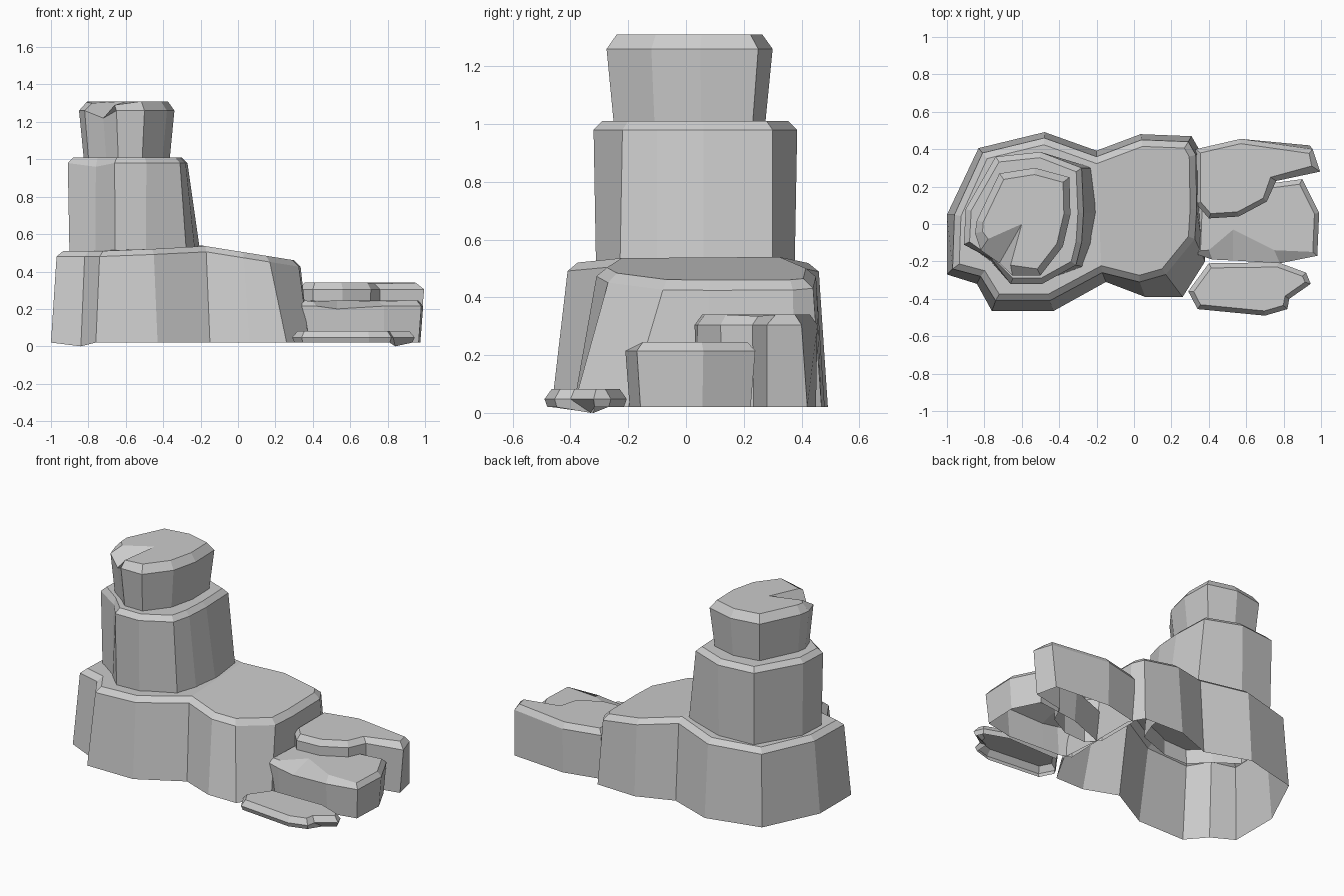
import bpy
from mathutils import Vector


def offset(pts, d):
    # move a counter-clockwise outline inwards by d along mitred corners
    out = []
    for i, p in enumerate(pts):
        p = Vector(p)
        a = (p - Vector(pts[i - 1])).normalized()
        b = (Vector(pts[(i + 1) % len(pts)]) - p).normalized()
        na, nb = Vector((-a.y, a.x)), Vector((-b.y, b.x))
        m = (na + nb).normalized()
        out.append(p + m * d / max(0.6, m.dot(na)))
    return out


def rock(name, outline, z0, z_top, chamfer, inset, flare, split=None,
         feet={}, lips={}, tops={}):
    # open-bottomed block: foot ring, shoulder ring, chamfered top, cap
    height = z_top if callable(z_top) else (lambda x: z_top)
    n = len(outline)
    foot = [(p.x, p.y, z0) for p in offset(outline, -flare)]
    lip = [(x, y, height(x) - chamfer) for x, y in outline]
    top = [(p.x, p.y, height(p.x)) for p in offset(outline, inset)]
    for ring, changes in ((foot, feet), (lip, lips), (top, tops)):
        for i, p in changes.items():
            ring[i] = p
    faces = [(r * n + i, r * n + (i + 1) % n, (r + 1) * n + (i + 1) % n, (r + 1) * n + i)
             for r in range(2) for i in range(n)]
    cap = [2 * n + i for i in range(n)]
    if split:
        a, b = split
        faces += [cap[a:b + 1], cap[b:] + cap[:a + 1]]
    else:
        faces.append(cap)
    mesh = bpy.data.meshes.new(name)
    mesh.from_pydata(foot + lip + top, [], faces)
    mesh.update()
    obj = bpy.data.objects.new(name, mesh)
    bpy.context.collection.objects.link(obj)
    return obj


def base_height(x):
    # highest at the waist, sloping down to the right
    if x > -0.2:
        return 0.54 - 0.16 * (x + 0.2)
    return 0.54 - 0.03 * min(1, (-0.2 - x) / 0.4)


# Wide base with a narrow waist
rock("base_rock",
     [(-0.97, -0.24), (-0.82, -0.28), (-0.74, -0.41), (-0.45, -0.41), (-0.17, -0.26),
      (0.03, -0.31), (0.17, -0.27), (0.325, -0.08), (0.335, 0.08), (0.33, 0.37),
      (0.29, 0.44), (0.04, 0.45), (-0.20, 0.36), (-0.48, 0.46), (-0.81, 0.38), (-0.96, 0.05)],
     0.02, base_height, 0.03, 0.035, 0.03, split=(4, 12),
     feet={0: (-1, -0.27, 0.02), 1: (-0.84, -0.32, 0), 2: (-0.76, -0.465, 0.02),
           3: (-0.43, -0.465, 0.02), 4: (-0.15, -0.31, 0.02), 5: (0.06, -0.39, 0.02),
           6: (0.26, -0.39, 0.02), 7: (0.38, -0.2, 0.02), 8: (0.36, 0.08, 0.02),
           15: (-1, 0.05, 0.02)})

# Middle tier of the tower
rock("middle_rock",
     [(-0.91, -0.11), (-0.77, -0.21), (-0.66, -0.32), (-0.49, -0.32), (-0.31, -0.22),
      (-0.28, -0.1), (-0.27, 0.06), (-0.28, 0.30), (-0.5, 0.385), (-0.74, 0.36), (-0.90, 0.08)],
     0.42, 1.01, 0.03, 0.03, -0.01,
     feet={4: (-0.27, -0.23, 0.42), 5: (-0.22, -0.1, 0.42), 6: (-0.19, 0.06, 0.42),
           7: (-0.22, 0.3, 0.42)},
     lips={1: (-0.76, -0.19, 0.96)})

# Top tier with a wedge broken out of its front left corner
rock("top_rock",
     [(-0.85, -0.05), (-0.82, -0.14), (-0.72, -0.21), (-0.65, -0.275), (-0.5, -0.275),
      (-0.38, -0.12), (-0.34, 0.05), (-0.345, 0.25), (-0.53, 0.30), (-0.72, 0.27), (-0.84, 0.02)],
     0.95, 1.31, 0.05, 0.035, -0.03,
     lips={1: (-0.82, -0.14, 1.26), 2: (-0.72, -0.21, 1.22)},
     tops={0: (-0.81, -0.04, 1.305), 1: (-0.78, -0.08, 1.30), 2: (-0.6, 0, 1.31),
           3: (-0.66, -0.22, 1.29)})

# Back slab, with a hooked end
rock("back_slab",
     [(0.33, 0.11), (0.40, 0.03), (0.56, 0.04), (0.71, 0.12), (0.76, 0.23),
      (0.995, 0.28), (0.955, 0.40), (0.57, 0.455), (0.33, 0.40)],
     0.02, 0.34, 0.035, 0.025, -0.005,
     feet={5: (0.97, 0.28, 0.02), 6: (0.94, 0.42, 0.02)},
     tops={4: (0.73, 0.25, 0.335), 5: (0.95, 0.31, 0.34)})

# Middle slab, with a dent in its front edge
rock("middle_slab",
     [(0.33, -0.16), (0.42, -0.19), (0.53, -0.195), (0.78, -0.21), (0.98, -0.17),
      (0.99, 0.06), (0.90, 0.24), (0.60, 0.20), (0.34, 0.10)],
     0.02, 0.245, 0.03, 0.025, -0.015,
     lips={2: (0.53, -0.195, 0.2)},
     tops={1: (0.40, -0.14, 0.24), 2: (0.53, -0.03, 0.245), 3: (0.75, -0.14, 0.24)})

# Low slab at the front
rock("front_slab",
     [(0.29, -0.36), (0.34, -0.455), (0.70, -0.49), (0.82, -0.455), (0.83, -0.40),
      (0.945, -0.32), (0.92, -0.26), (0.77, -0.205), (0.40, -0.21)],
     0.02, 0.083, 0.035, 0.025, -0.01,
     feet={4: (0.84, -0.33, 0.0)})
